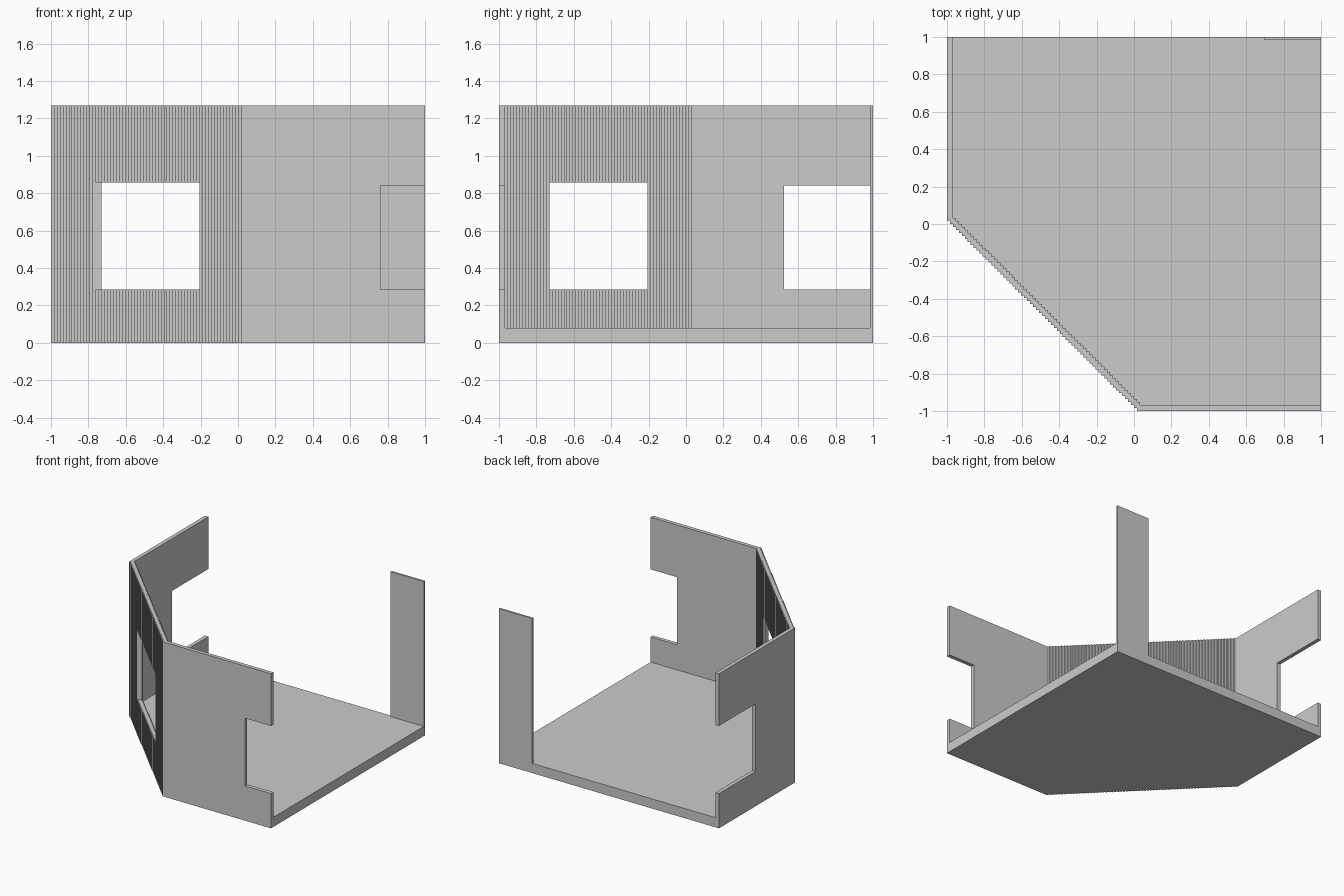
import bpy
import bmesh

cube = bpy.data.objects.get("Cube")
if cube:
    bpy.data.objects.remove(cube, do_unlink=True)

# Everything sits on a fine cell grid, N cells per side
N = 126
CELL = 2 / N
CUT = 64                        # cells taken off the corner by the stepped diagonal
FLOOR, SILL, HEAD, NOTCH, TOP = 5, 18, 54, 53, 80
WALL = 2
JAMB = 50                       # cell where the window stops, on both axes

grey = bpy.data.materials.new("light grey")
grey.use_nodes = True
COLOUR = (0.6, 0.6, 0.6, 1)
grey.diffuse_color = COLOUR
grey.node_tree.nodes["Principled BSDF"].inputs["Base Color"].default_value = COLOUR


def prism(name, outline, start, end, axis=2):
    """Extrude a closed outline (in cells) from start to end along an axis."""
    bm = bmesh.new()

    def vert(a, b, c):
        p = [a, b]
        p.insert(axis, c)
        return bm.verts.new((p[0] * CELL - 1, p[1] * CELL - 1, p[2] * CELL))

    low = [vert(a, b, start) for a, b in outline]
    high = [vert(a, b, end) for a, b in outline]
    bm.faces.new(low)
    bm.faces.new(high)
    for i in range(len(low)):
        bm.faces.new((low[i - 1], low[i], high[i], high[i - 1]))
    bmesh.ops.recalc_face_normals(bm, faces=bm.faces)
    mesh = bpy.data.meshes.new(name)
    bm.to_mesh(mesh)
    bm.free()
    mesh.materials.append(grey)
    obj = bpy.data.objects.new(name, mesh)
    bpy.context.collection.objects.link(obj)
    return obj


def outer_steps(first):
    """Staircase along the outside of the diagonal, from column first."""
    pts = []
    for k in range(first, CUT):
        pts += [(k, CUT - k), (k + 1, CUT - k)]
    return pts + [(CUT, 0)]


def inner_steps(last):
    """Staircase along the room side of the diagonal, back to column last."""
    pts = []
    for k in range(CUT + 1, last - 1, -1):
        pts += [(k, CUT + 3 - k), (k, CUT + 4 - k)]
    return pts


def notched(cut_from):
    """Straight wall profile with an opening at its free end."""
    return [(CUT + 1, FLOOR), (N, FLOOR), (N, SILL), (cut_from, SILL),
            (cut_from, NOTCH), (N, NOTCH), (N, TOP), (CUT + 1, TOP)]


# Floor slab
prism("floor", outer_steps(0) + [(N, 0), (N, N), (0, N)], 0, FLOOR)

# Stepped diagonal wall: sill and lintel span it, jambs flank the window
band = outer_steps(0) + [(CUT + 1, 0)] + inner_steps(3) + [(0, CUT + 1)]
prism("diagonal_wall_sill", band, FLOOR, SILL)
prism("diagonal_wall_lintel", band, HEAD, TOP)
jamb = (outer_steps(JAMB) + [(CUT + 1, 0)] + inner_steps(JAMB + 1)
        + [(JAMB, CUT + 3 - JAMB)])
prism("window_jamb_front", jamb, SILL, HEAD)
prism("window_jamb_side", [(b, a) for a, b in jamb], SILL, HEAD)

# Straight walls with half openings at their ends
prism("front_wall", notched(111), 0, WALL, axis=1)
prism("side_wall", notched(96), 0, WALL, axis=0)

# Narrow upright panel at the back corner
prism("back_panel", [(107, FLOOR), (N, FLOOR), (N, TOP), (107, TOP)], N - 1, N, axis=1)
